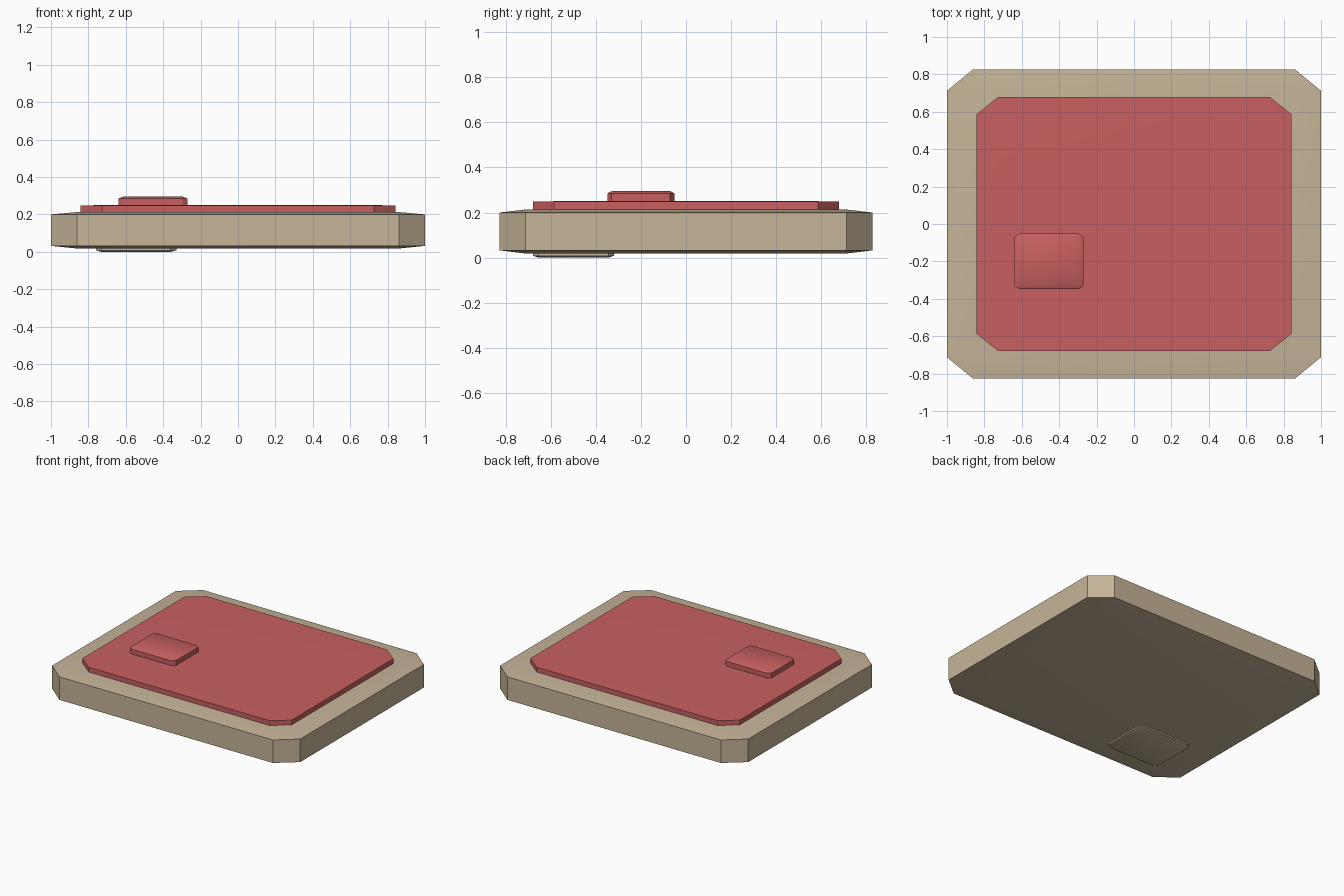
import bpy
import bmesh
import math

if "Cube" in bpy.data.objects:
    bpy.data.objects.remove(bpy.data.objects["Cube"], do_unlink=True)


def material(name, color):
    mat = bpy.data.materials.new(name)
    mat.use_nodes = True
    mat.diffuse_color = (*color, 1)
    mat.node_tree.nodes["Principled BSDF"].inputs["Base Color"].default_value = (*color, 1)
    return mat


def slab(name, center, half, cut, heights, mat):
    """Octagonal block with cut corners, sloping to an inner rectangle above and below."""
    cx, cy = center
    hx, hy = half
    ix, iy = hx - cut[0], hy - cut[1]
    outline = [(ix, -hy), (hx, -iy), (hx, iy), (ix, hy),
               (-ix, hy), (-hx, iy), (-hx, -iy), (-ix, -hy)]
    inner = [(ix, -iy), (ix, iy), (-ix, iy), (-ix, -iy)]
    bm = bmesh.new()

    def ring(points, z):
        return [bm.verts.new((cx + x, cy + y, z)) for x, y in points]

    base, low, high, top = [ring(p, z) for p, z in
                            zip((inner, outline, outline, inner), heights)]
    # Vertical sides
    for i in range(8):
        j = (i + 1) % 8
        bm.faces.new((low[i], low[j], high[j], high[i]))
    # Sloping rims with corner triangles, and flat caps
    for cap, rim in ((base, low), (top, high)):
        bm.faces.new(cap)
        for k in range(4):
            a, b, c = rim[2 * k], rim[2 * k + 1], rim[(2 * k + 2) % 8]
            bm.faces.new((cap[k], a, b))
            bm.faces.new((cap[k], b, c, cap[(k + 1) % 4]))
    bmesh.ops.recalc_face_normals(bm, faces=bm.faces)
    mesh = bpy.data.meshes.new(name)
    bm.to_mesh(mesh)
    bm.free()
    mesh.materials.append(mat)
    obj = bpy.data.objects.new(name, mesh)
    bpy.context.collection.objects.link(obj)
    bpy.ops.object.select_all(action="DESELECT")
    obj.select_set(True)
    bpy.context.view_layer.objects.active = obj
    bpy.ops.object.shade_smooth_by_angle(angle=math.radians(30))
    return obj


tan = material("warm tan", (0.565, 0.456, 0.314))
red = material("soft red", (0.58, 0.117, 0.117))

# Main body, raised panel, button on the panel and pad underneath
slab("body", (0, 0), (1.0, 0.827), (0.14, 0.115), (0.018, 0.032, 0.2, 0.213), tan)
slab("panel", (0, 0), (0.843, 0.678), (0.115, 0.092), (0.198, 0.2, 0.248, 0.25), red)
slab("button", (-0.455, -0.2), (0.185, 0.148), (0.026, 0.018), (0.243, 0.246, 0.285, 0.295), red)
slab("bottom_pad", (-0.545, -0.5), (0.215, 0.18), (0.03, 0.025), (0, 0.008, 0.022, 0.025), tan)
